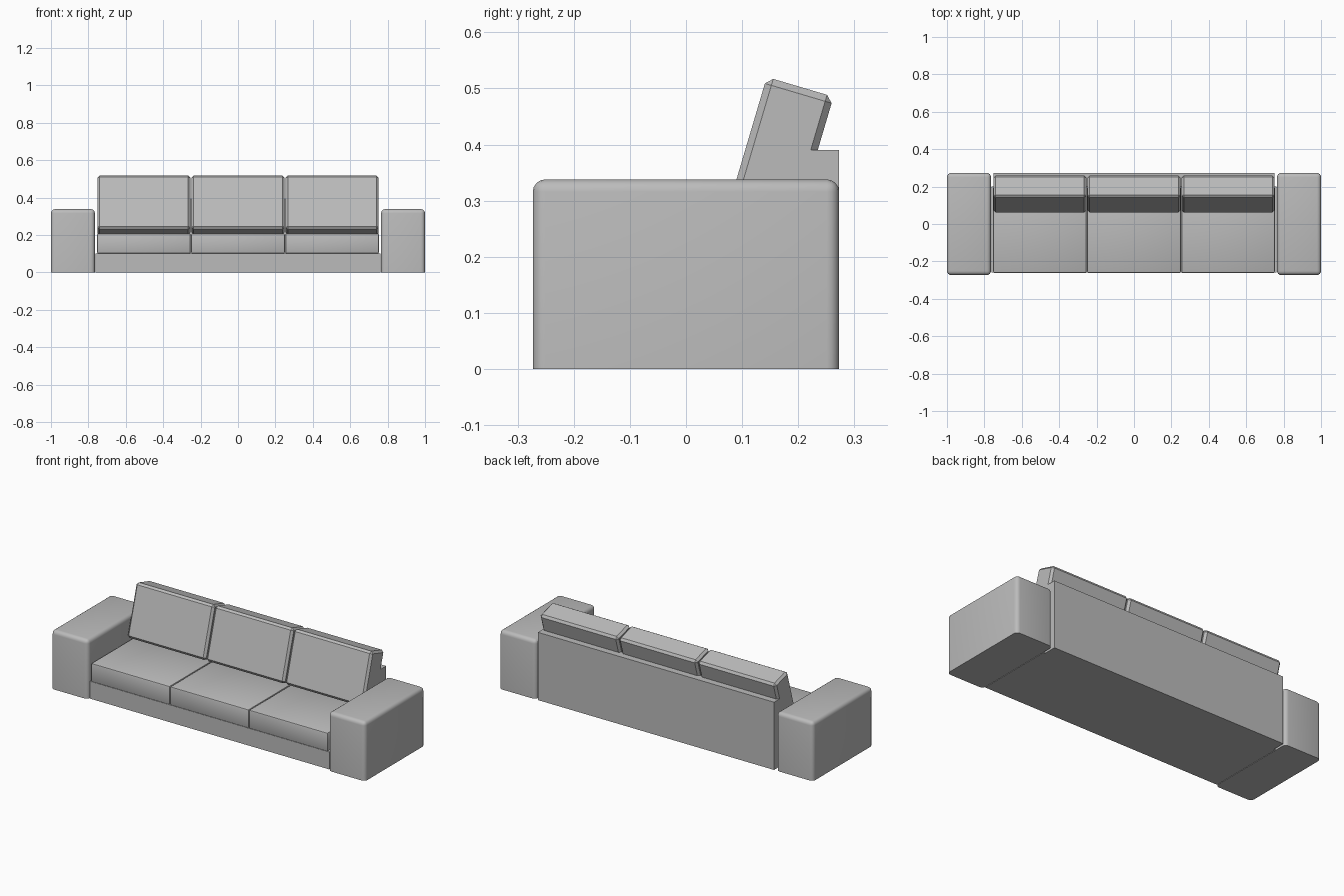
import bpy
import math
from mathutils import Matrix

if "Cube" in bpy.data.objects:
    bpy.data.objects.remove(bpy.data.objects["Cube"], do_unlink=True)

fabric = bpy.data.materials.new("grey_fabric")
fabric.use_nodes = True
GREY = (0.5, 0.5, 0.5, 1)
fabric.diffuse_color = GREY
fabric.node_tree.nodes["Principled BSDF"].inputs["Base Color"].default_value = GREY


def block(name, low, high, bevel=0.0, segments=1, flat_base=False, tilt=0.0):
    """Box between two corners with softened edges, tilted back about its centre."""
    size = [b - a for a, b in zip(low, high)]
    centre = [(a + b) / 2 for a, b in zip(low, high)]
    bpy.ops.mesh.primitive_cube_add(size=1, location=centre)
    obj = bpy.context.object
    obj.name = name
    obj.data.transform(Matrix.Diagonal((*size, 1)))
    obj.data.materials.append(fabric)
    obj.rotation_euler.x = -tilt
    if bevel:
        weights = obj.data.attributes.new("bevel_weight_edge", "FLOAT", "EDGE")
        for edge in obj.data.edges:
            on_floor = all(obj.data.vertices[v].co.z < 0 for v in edge.vertices)
            weights.data[edge.index].value = 0 if flat_base and on_floor else 1
        mod = obj.modifiers.new("soft_edges", "BEVEL")
        mod.limit_method = "WEIGHT"
        mod.width = bevel
        mod.segments = segments
        bpy.ops.object.modifier_apply(modifier=mod.name)
        bpy.ops.object.shade_smooth_by_angle(angle=math.radians(35))
    return obj


# Arms
for side, label in ((1, "left"), (-1, "right")):
    xs = sorted((side * 0.765, side))
    block(f"{label}_arm", (xs[0], -0.273, 0), (xs[1], 0.273, 0.338),
          bevel=0.022, segments=4, flat_base=True)

# Frame
block("base", (-0.762, -0.258, 0), (0.762, 0.2, 0.1))
block("back_panel", (-0.752, 0.2, 0), (0.752, 0.273, 0.39))

# Seat and back cushions
PITCH = 0.503
for i, label in enumerate(("right", "middle", "left")):
    x = (i - 1) * PITCH
    block(f"{label}_seat_cushion", (x - 0.25, -0.262, 0.1), (x + 0.25, 0.2, 0.208),
          bevel=0.008, segments=2)
    block(f"{label}_back_cushion", (x - 0.249, 0.099, 0.21), (x + 0.249, 0.223, 0.509),
          bevel=0.012, tilt=math.radians(16.5))
